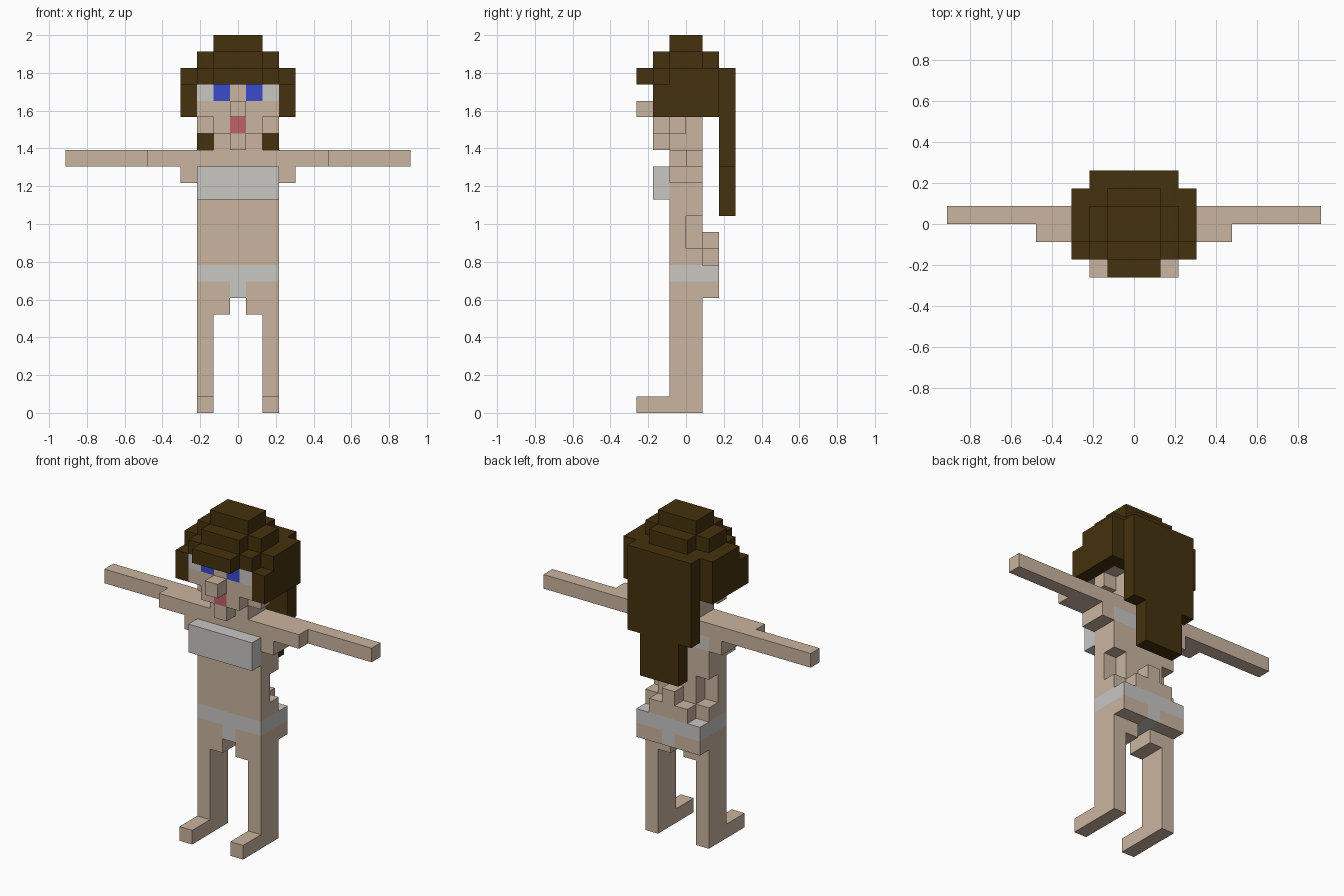
import bpy, bmesh, math
from mathutils import Vector

if "Cube" in bpy.data.objects:
    bpy.data.objects.remove(bpy.data.objects["Cube"])

U = 2 / 23  # one block; the figure is 23 blocks tall


def material(name, code):
    m = bpy.data.materials.new(name)
    lin = [((c / 255 + 0.055) / 1.055) ** 2.4 for c in bytes.fromhex(code)]
    m.diffuse_color = (*lin, 1)
    m.use_nodes = True
    m.node_tree.nodes["Principled BSDF"].inputs["Base Color"].default_value = m.diffuse_color
    return m


SKIN, HAIR, CLOTH, BLUE, PINK = range(5)
MATS = [material("skin", "cab5a0"), material("dark_brown_hair", "45320e"),
        material("pale_grey_cloth", "c8c7c4"), material("blue_iris", "3a4ccc"),
        material("pink_lips", "c06268")]
parts = {}


def box(half, z0, z1, y0=-1, y1=1, inner=0):
    """Cells of a mirrored box with inner <= |x| <= half."""
    return {(x, y, z) for x in range(-half, half + 1) if abs(x) >= inner
            for y in range(y0, y1) for z in range(z0, z1)}


def part(name, *cell_sets):
    """Keep a part, without any cell an earlier part already fills."""
    taken = set().union(*parts.values())
    parts[name] = set().union(*cell_sets) - taken


# Legs, feet and hips
part("legs", box(2, 0, 7, inner=2), box(1, 6, 7, inner=1))
part("feet", box(2, 0, 1, y0=-3, inner=2))
part("hips", box(2, 7, 9, y1=2))

# Torso with waist notches and a stepped lower back
waist_notches = box(2, 10, 12, y0=0, inner=2)
lower_back = [box(1 - k, 9 + k, 10 + k, 1, 2) for k in range(2)]
part("torso", box(2, 9, 16) - waist_notches, *lower_back)
part("bikini_top", box(2, 13, 15, -2, -1))

# Shoulders, upper arms and thin forearms
part("arms", box(3, 14, 15, inner=3), box(5, 15, 16, inner=3), box(10, 15, 16, y0=0, inner=6))

# Neck, chin, lower face, jaw corners, face, nose
part("head", box(1, 16, 17), box(0, 16, 17, y0=-2), box(1, 17, 18, y0=-2),
     box(2, 17, 18, y1=0), box(2, 18, 20, y0=-2))
part("nose", box(0, 18, 19, -3, -2))

# Hair: rounded crown tiers, sides and back of head, long panel behind
crown = [box(3 - k - j, 20 + k, 21 + k, -1 - j, 1 + j) for k in range(3) for j in range(3 - k)]
part("hair", box(3, 18, 20, -2, 2), box(3, 18, 21, 1, 2), *crown)
part("long_back_hair", box(2, 15, 21, 2, 3), box(1, 12, 15, 2, 3))

filled = set().union(*parts.values())


def colour(name, cell, n):
    x, y, z = abs(cell[0]), cell[1], cell[2]
    if "hair" in name:
        return HAIR
    if name == "bikini_top":
        return CLOTH
    if name == "hips" and (z == 8 or (x == 0 and n.x == 0)):   # briefs
        return CLOTH
    if name == "torso" and z == 14 and n.y == 1:               # back strap
        return CLOTH
    if name == "head" and n.y == -1 and y == -2:               # eyes and mouth
        if z == 19:
            return (SKIN, BLUE, CLOTH)[x]
        if z == 17 and x == 0:
            return PINK
    return SKIN


def build(name, cells):
    """Make only the exposed faces of the cells, then merge flat areas by colour."""
    bm = bmesh.new()
    for c in sorted(cells):
        centre = Vector(c) + Vector((0, 0.5, 0.5))
        for axis in range(3):
            for sign in (1, -1):
                n = Vector()
                n[axis] = sign
                if tuple(round(a + b) for a, b in zip(c, n)) in filled:
                    continue
                u = Vector()
                u[(axis + 1) % 3] = 1
                v = n.cross(u)
                corners = [n + u + v, n - u + v, n - u - v, n + u - v]
                f = bm.faces.new([bm.verts.new((centre + q / 2) * U) for q in corners])
                f.material_index = colour(name, c, n)
    bmesh.ops.remove_doubles(bm, verts=bm.verts, dist=U / 100)
    bmesh.ops.dissolve_limit(bm, angle_limit=math.radians(1), verts=bm.verts,
                             edges=bm.edges, delimit={'MATERIAL'})
    me = bpy.data.meshes.new(name)
    bm.to_mesh(me)
    bm.free()
    for m in MATS:
        me.materials.append(m)
    bpy.context.collection.objects.link(bpy.data.objects.new(name, me))


for part_name, part_cells in parts.items():
    build(part_name, part_cells)
